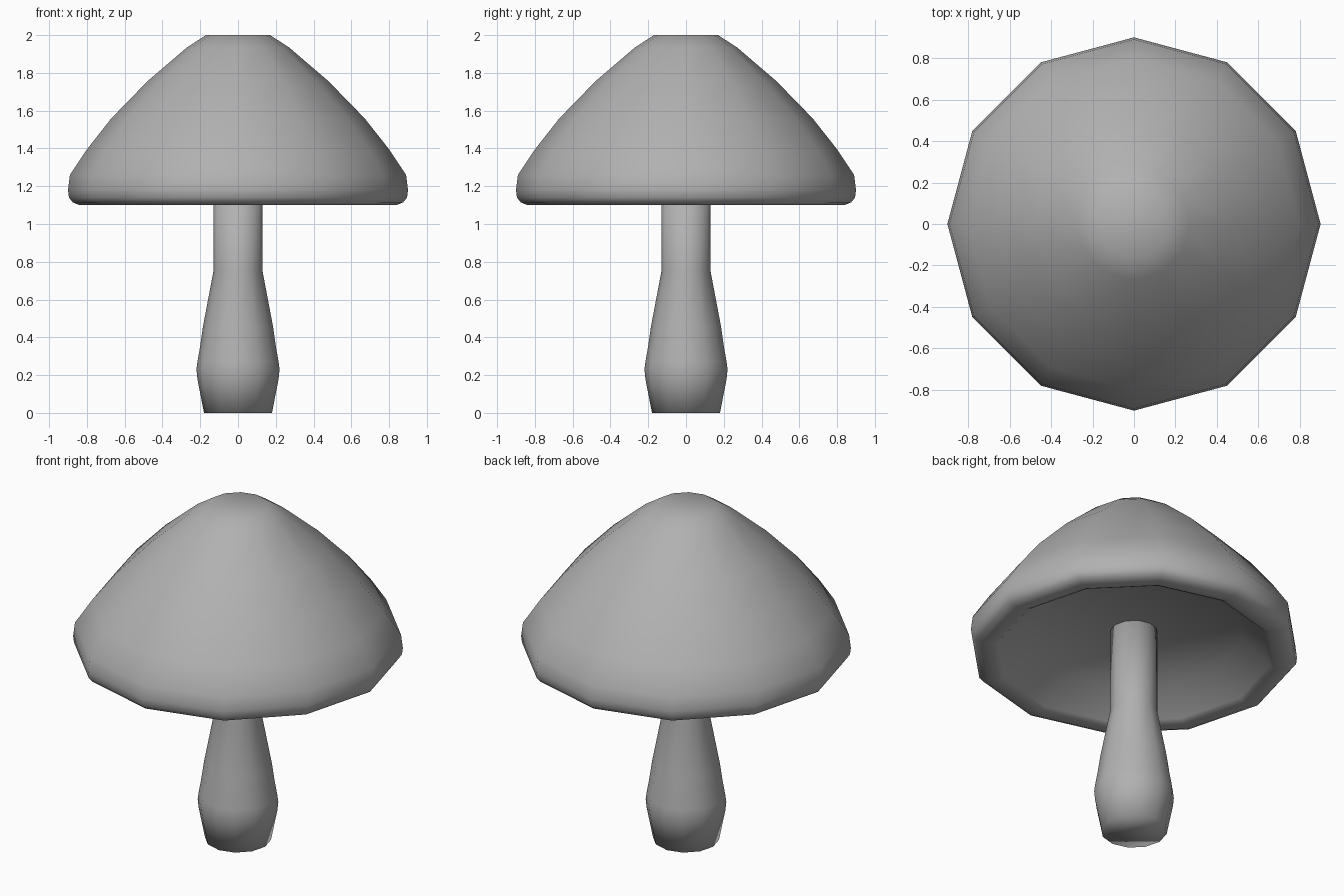
import bpy, bmesh
from math import cos, sin, pi

if "Cube" in bpy.data.objects:
    bpy.data.objects.remove(bpy.data.objects["Cube"])

SIDES = 12

# darker grey shared by both parts
grey = bpy.data.materials.new("dark_grey")
grey.diffuse_color = (0.44, 0.44, 0.44, 1.0)
grey.use_nodes = True
grey.node_tree.nodes["Principled BSDF"].inputs["Base Color"].default_value = grey.diffuse_color


def lathe(name, profile):
    """Turn an (r, z) profile around z and close both ends with a flat face."""
    bm = bmesh.new()
    rings = [[bm.verts.new((r * cos(2 * pi * i / SIDES), r * sin(2 * pi * i / SIDES), z))
              for i in range(SIDES)] for r, z in profile]
    for a, b in zip(rings, rings[1:]):
        for i in range(SIDES):
            j = (i + 1) % SIDES
            bm.faces.new((a[i], a[j], b[j], b[i]))
    bm.faces.new(rings[0])
    bm.faces.new(rings[-1])
    bmesh.ops.recalc_face_normals(bm, faces=bm.faces)
    for f in bm.faces:
        f.smooth = True
    mesh = bpy.data.meshes.new(name)
    bm.to_mesh(mesh)
    bm.free()
    mesh.materials.append(grey)
    obj = bpy.data.objects.new(name, mesh)
    bpy.context.collection.objects.link(obj)
    return obj


# cap: hollow underside, rounded rim, domed outside with a small flat crown
lathe("cap", [
    (0.60, 1.25), (0.75, 1.115), (0.78, 1.10), (0.84, 1.10), (0.875, 1.115),
    (0.895, 1.14), (0.90, 1.18), (0.89, 1.26), (0.80, 1.395), (0.67, 1.56),
    (0.48, 1.755), (0.27, 1.935), (0.17, 2.0)])

# stem: swollen foot tapering to a straight neck, flat sole
lathe("stem", [
    (0.18, 0.0), (0.215, 0.18), (0.22, 0.23), (0.215, 0.27), (0.20, 0.355),
    (0.185, 0.46), (0.13, 0.75), (0.13, 1.26)])
